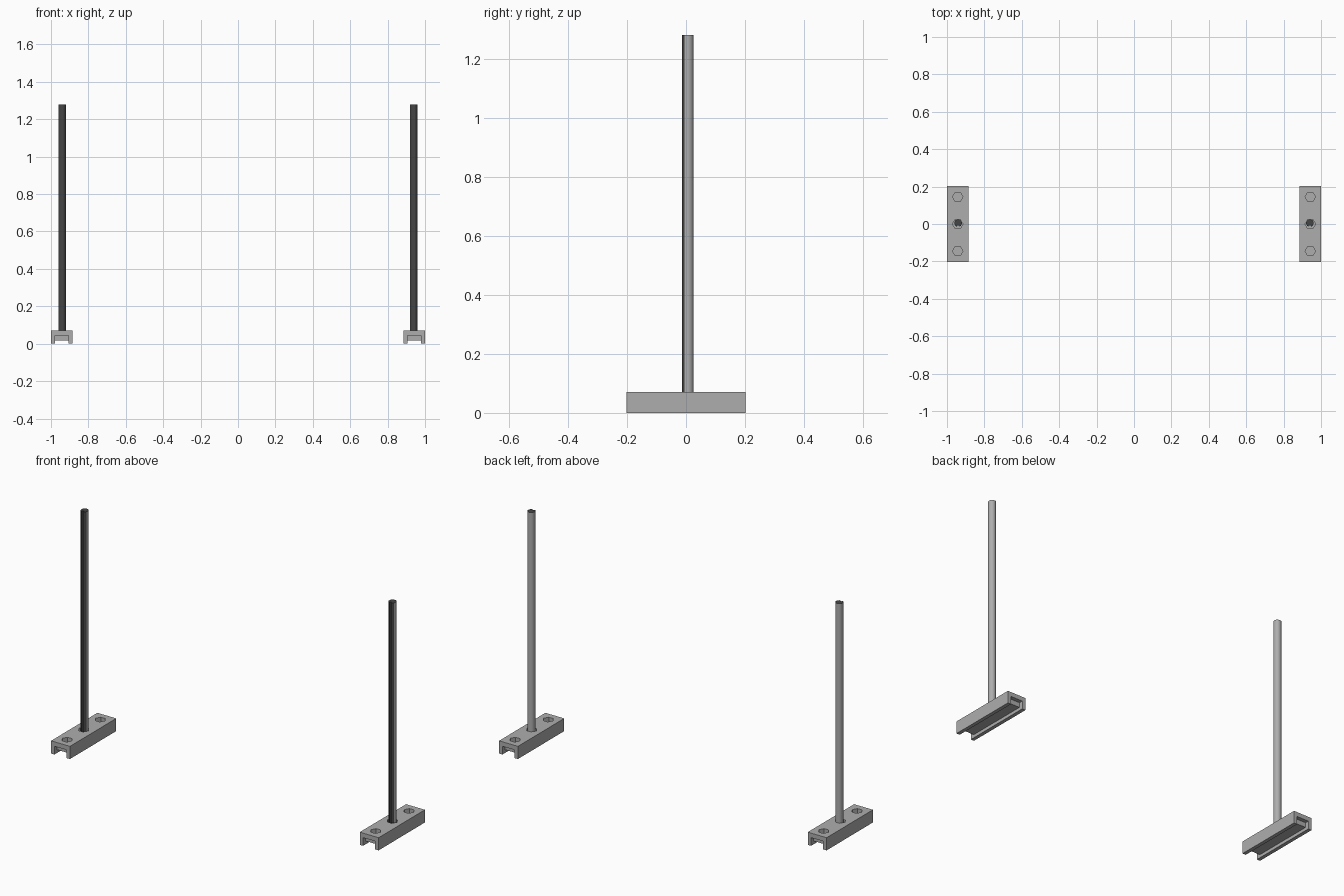
import bpy, bmesh
from math import cos, sin, pi, radians

if "Cube" in bpy.data.objects:
    bpy.data.objects.remove(bpy.data.objects["Cube"])

BASE_X = 0.9425


def prism(name, pts, z0, z1):
    """Extrude an outline in the xy plane from z0 to z1."""
    bm = bmesh.new()
    face = bm.faces.new([bm.verts.new((x, y, z0)) for x, y in pts])
    top = bmesh.ops.extrude_face_region(bm, geom=[face])["geom"]
    for v in top:
        if isinstance(v, bmesh.types.BMVert):
            v.co.z = z1
    bmesh.ops.recalc_face_normals(bm, faces=bm.faces)
    mesh = bpy.data.meshes.new(name)
    bm.to_mesh(mesh)
    bm.free()
    obj = bpy.data.objects.new(name, mesh)
    bpy.context.collection.objects.link(obj)
    return obj


def rect(hx, y0, y1):
    return [(-hx, y0), (hx, y0), (hx, y1), (-hx, y1)]


def hexagon(y, r):
    return [(r * cos(i * pi / 3), y + r * sin(i * pi / 3)) for i in range(6)]


def grey(name, value):
    mat = bpy.data.materials.new(name)
    mat.diffuse_color = (value, value, value, 1)
    mat.use_nodes = True
    mat.node_tree.nodes["Principled BSDF"].inputs["Base Color"].default_value = mat.diffuse_color
    return mat


mid_grey = grey("mid_grey", 0.42)
dark_grey = grey("dark_grey", 0.06)

# foot block
foot = prism("left_foot", rect(0.0575, -0.202, 0.202), 0, 0.07)

# channel underneath, shallow end pockets, hexagonal sockets on top
cutters = [prism("channel_cutter", rect(0.037, -0.25, 0.25), -0.02, 0.018)]
for s in (-1, 1):
    y0, y1 = sorted((s * 0.18, s * 0.26))
    cutters.append(prism("pocket_cutter", rect(0.037, y0, y1), -0.03, 0.045))
for y in (-0.145, 0, 0.145):
    cutters.append(prism("socket_cutter", hexagon(y, 0.028), 0.038, 0.1))
for c in cutters:
    c.hide_render = True
    m = foot.modifiers.new("cut", "BOOLEAN")
    m.operation = "DIFFERENCE"
    m.solver = "EXACT"
    m.object = c
bpy.context.view_layer.update()
deps = bpy.context.evaluated_depsgraph_get()
cut_mesh = bpy.data.meshes.new_from_object(foot.evaluated_get(deps))
foot.modifiers.clear()
foot.data = cut_mesh
for c in cutters:
    bpy.data.objects.remove(c)
foot.data.materials.clear()
foot.data.materials.append(mid_grey)

# upright: solid rod with a shallow groove down the front and a dark end face
angles = [radians(-90 + 20 + 320 * i / 24) for i in range(25)]
outline = [(0.02 * cos(a), 0.0052 + 0.0205 * sin(a)) for a in angles]
outline += [(-0.0066, -0.008), (0.0066, -0.008)]
post = prism("left_post", outline, 0.038, 1.28)
post.data.materials.append(mid_grey)
post.data.materials.append(dark_grey)
for p in post.data.polygons:
    groove = p.normal.y < -0.5 or (abs(p.normal.x) > 0.9 and p.center.y < -0.008)
    p.material_index = 1 if p.normal.z > 0.9 or groove else 0
bpy.ops.object.select_all(action="DESELECT")
post.select_set(True)
bpy.context.view_layer.objects.active = post
bpy.ops.object.shade_smooth_by_angle(angle=radians(30))

# place the left stand and repeat it on the right
for obj in (foot, post):
    twin = obj.copy()
    twin.name = obj.name.replace("left", "right")
    bpy.context.collection.objects.link(twin)
    side = BASE_X if obj is foot else 0.94
    obj.location.x = -side
    twin.location.x = side
